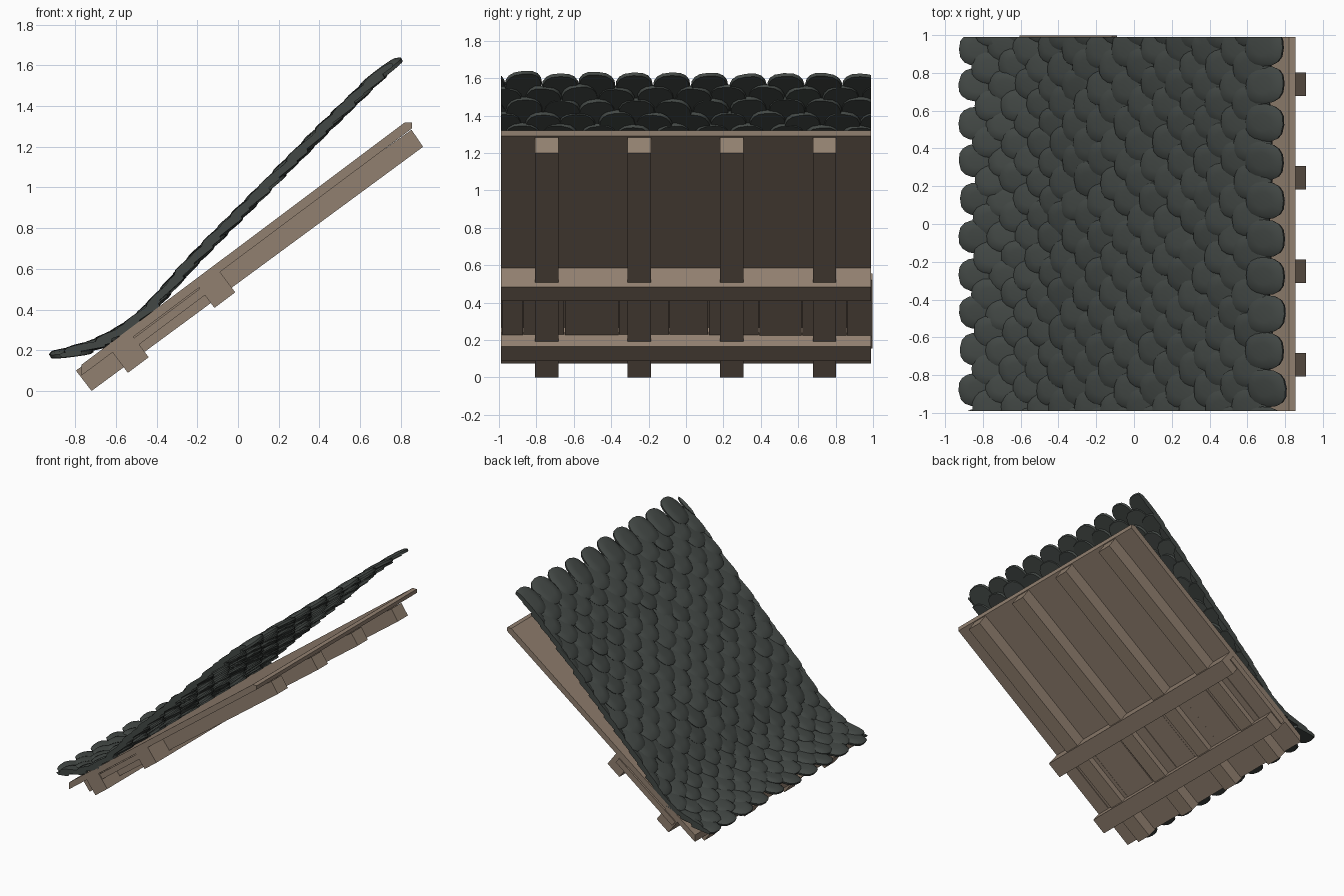
import bpy, bmesh, math, random
from mathutils import Vector

if "Cube" in bpy.data.objects:
    bpy.data.objects.remove(bpy.data.objects["Cube"])

random.seed(4)


def material(name, rgb):
    m = bpy.data.materials.new(name)
    m.diffuse_color = (*rgb, 1)
    m.use_nodes = True
    m.node_tree.nodes["Principled BSDF"].inputs["Base Color"].default_value = m.diffuse_color
    return m


WOOD = material("weathered wood", (0.285, 0.215, 0.16))
SLATE = material("dark slate", (0.055, 0.064, 0.059))


def finish(name, bm, mat):
    bmesh.ops.recalc_face_normals(bm, faces=bm.faces[:])
    me = bpy.data.meshes.new(name)
    bm.to_mesh(me)
    bm.free()
    me.materials.append(mat)
    ob = bpy.data.objects.new(name, me)
    bpy.context.collection.objects.link(ob)
    return ob


def prism(name, profile, y0, y1):
    """Extrude an x-z profile along y."""
    bm = bmesh.new()
    f = bm.faces.new([bm.verts.new((x, y0, z)) for x, z in profile])
    ext = bmesh.ops.extrude_face_region(bm, geom=[f])["geom"]
    bmesh.ops.translate(bm, vec=(0, y1 - y0, 0),
                        verts=[v for v in ext if isinstance(v, bmesh.types.BMVert)])
    return finish(name, bm, WOOD)


def sloped(s, n):
    """Point in the roof plane: s up the slope, n above the deck underside."""
    return (-0.76 + 0.8 * s - 0.6 * n, 0.08 + 0.6 * s + 0.8 * n)


def sloped_box(name, s0, s1, n0, n1, y0, y1):
    prism(name, [sloped(s0, n0), sloped(s1, n0), sloped(s1, n1), sloped(s0, n1)], y0, y1)


# Deck and rafters
prism("deck", [(-0.77, 0.075), (0.855, 1.29), (0.855, 1.32), (0.82, 1.32), (-0.77, 0.128)],
      -0.99, 0.99)
for y in (-0.745, -0.25, 0.245, 0.74):
    prism("rafter", [(-0.72, 0.0), (0.91, 1.2), (0.853, 1.284), (-0.797, 0.10)], y - 0.062, y + 0.062)

# Cross beams
for name, s in (("lower_beam", 0.18), ("upper_beam", 0.712)):
    sloped_box(name, s, s + 0.128, -0.124, 0.01, -0.99, 0.99)

# Ceiling planks between the beams
edges = [-0.985, -0.87, -0.65, -0.36, -0.09, 0.12, 0.39, 0.62, 0.86, 1.0]
for a, b in zip(edges, edges[1:]):
    drop = random.uniform(0.044, 0.052)
    sloped_box("ceiling_plank", 0.19, 0.80, -drop, -0.005, a + 0.002, b - 0.002)

# Slate surface: flared profile curve, sampled by arc length
CURVE = [Vector(p) for p in (
    (-0.92, 0.145), (-0.75, 0.185), (-0.6, 0.25), (-0.5, 0.315), (-0.4, 0.41), (-0.3, 0.53),
    (-0.2, 0.64), (0, 0.84), (0.2, 1.04), (0.4, 1.245), (0.6, 1.44), (0.795, 1.625))]
LENGTH = sum((b - a).length for a, b in zip(CURVE, CURVE[1:]))


def along(s):
    for a, b in zip(CURVE, CURVE[1:]):
        d = (b - a).length
        if s <= d or b is CURVE[-1]:
            return a + (b - a) * (s / d)
        s -= d


def add_slate(bm, s, y, length, width, lift):
    """Rounded, domed slate with its free tip at arc position s."""
    tip, top = along(s), along(s + length)
    axis = (top - tip).normalized()
    up = Vector((-axis.y, axis.x))
    twist, roll = random.uniform(-0.12, 0.12), random.uniform(-0.12, 0.12)
    c, sn = math.cos(twist), math.sin(twist)
    count, rings = 16, []
    for scale, h in ((0.95, -0.012), (1.0, 0.006), (0.84, 0.018), (0.45, 0.023)):
        ring = []
        for i in range(count):
            t = 2 * math.pi * i / count
            u, v = math.cos(t), math.sin(t)
            u = math.copysign(abs(u) ** 0.85, u) * length / 2 * scale
            v = math.copysign(abs(v) ** 0.75, v) * width / 2 * scale
            u, v = u * c - v * sn, u * sn + v * c
            hh = h + lift * (0.5 - u / length) + roll * v
            p = tip + axis * (length / 2 + u) + up * hh
            ring.append(bm.verts.new((p.x, y + v, p.y)))
        rings.append(ring)
    for r0, r1 in zip(rings, rings[1:]):
        for i in range(count):
            j = (i + 1) % count
            bm.faces.new((r0[i], r0[j], r1[j], r1[i]))
    bm.faces.new(rings[0][::-1])
    bm.faces.new(rings[-1])


bm = bmesh.new()
s, row = 0.0, 0
while s < LENGTH - 0.19:
    low = s < 0.5
    for k in range(-6, 7):
        y = 0.2 * k + (0.13 if row % 2 == 0 else 0.03)
        if abs(y) > 1.09:
            continue
        add_slate(bm, max(0, s + random.uniform(-0.012, 0.012)), y + random.uniform(-0.01, 0.01),
                  0.21 if low else 0.245, 0.178 if low else 0.2, 0.03)
    s += 0.08 if low else 0.1
    row += 1

# Trim the slates flush with the deck sides
for side in (-1, 1):
    cut = bmesh.ops.bisect_plane(bm, geom=bm.verts[:] + bm.edges[:] + bm.faces[:],
                                 plane_co=(0, side * 0.99, 0), plane_no=(0, side, 0),
                                 clear_outer=True)["geom_cut"]
    bmesh.ops.edgeloop_fill(bm, edges=[e for e in cut if isinstance(e, bmesh.types.BMEdge)])
slates = finish("roof_slates", bm, SLATE)
bpy.ops.object.select_all(action='DESELECT')
slates.select_set(True)
bpy.context.view_layer.objects.active = slates
bpy.ops.object.shade_smooth_by_angle(angle=math.radians(40))
